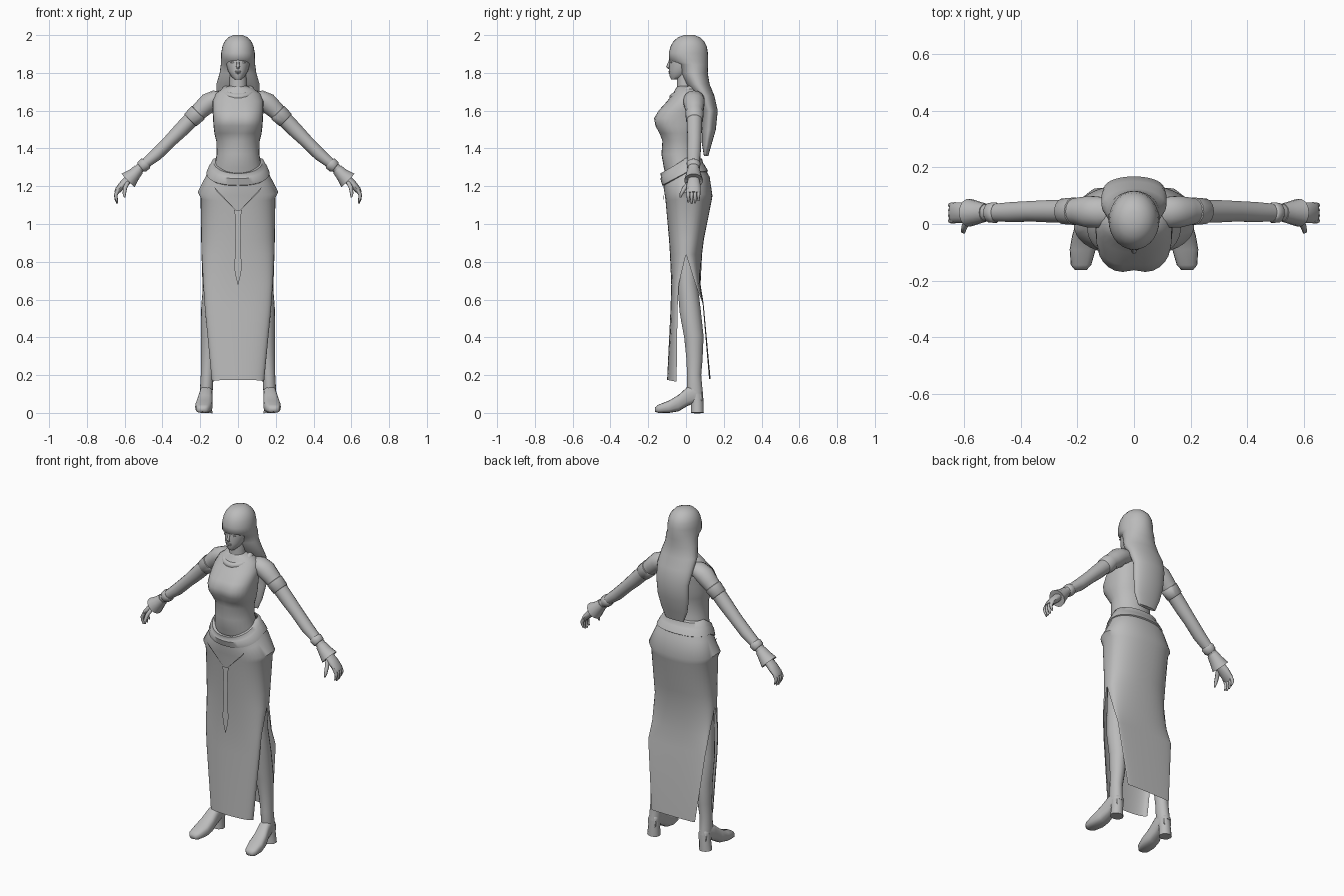
import bpy, bmesh, math
from mathutils import Vector, Matrix

grey = bpy.data.materials.new("plain_grey")
grey.diffuse_color = (0.5, 0.5, 0.5, 1)


def finish(name, bm, angle=50):
    bmesh.ops.remove_doubles(bm, verts=bm.verts, dist=0.0005)
    bmesh.ops.recalc_face_normals(bm, faces=bm.faces)
    me = bpy.data.meshes.new(name)
    bm.to_mesh(me)
    bm.free()
    me.shade_smooth()
    me.set_sharp_from_angle(angle=math.radians(angle))
    me.materials.append(grey)
    ob = bpy.data.objects.new(name, me)
    bpy.context.collection.objects.link(ob)
    return ob


def skin(bm, rings, closed=True, caps=True):
    rows = [[bm.verts.new(p) for p in r] for r in rings]
    n = len(rows[0])
    for a, b in zip(rows, rows[1:]):
        for i in range(n if closed else n - 1):
            j = (i + 1) % n
            bm.faces.new((a[i], a[j], b[j], b[i]))
    if caps:
        bm.faces.new(rows[0])
        bm.faces.new(rows[-1])


def power(v, p):
    return math.copysign(abs(v) ** p, v)


# Horizontal rings: z, half width, front y, back y, squareness, front centre dip
def body(name, rows, n=28, angle=50):
    rings = []
    for row in rows:
        z, w, yf, yb, p, dip = (row + (1, 0)[len(row) - 4:])
        ring = []
        for i in range(n):
            a = math.tau * i / n
            x, s = w * power(math.cos(a), p), power(math.sin(a), p)
            y = (yf + yb) / 2 + s * (yb - yf) / 2
            if s < 0:
                y += dip * math.exp(-(x / 0.035) ** 2)
            ring.append((x, y, z))
        rings.append(ring)
    bm = bmesh.new()
    skin(bm, rings)
    return finish(name, bm, angle)


# Tube through points: x, y, z, radius in the xz plane, radius toward y
def tube(name, pts, side=1, n=14):
    c = [Vector(p[:3]) for p in pts]
    rings = []
    for i, p in enumerate(pts):
        t = (c[min(i + 1, len(c) - 1)] - c[max(i - 1, 0)]).normalized()
        s = Vector((0, 1, 0))
        s = (s - t * s.dot(t)).normalized()
        v = t.cross(s)
        ring = []
        for k in range(n):
            a = math.tau * k / n
            q = c[i] + v * p[3] * math.cos(a) + s * p[4] * math.sin(a)
            ring.append((q.x * side, q.y, q.z))
        rings.append(ring)
    bm = bmesh.new()
    skin(bm, rings)
    return finish(name, bm)


# Curved cloth rows: edge z, middle z, half width, edge y, middle y
def cloth(name, panels, n=20):
    bm = bmesh.new()
    for rows in panels:
        rings = []
        for ze, zm, w, ye, ym in rows:
            ring = []
            for i in range(n + 1):
                a = math.pi * (i / n - 0.5)
                k = abs(math.cos(a)) ** 0.8
                ring.append((w * power(math.sin(a), 0.9), ye + (ym - ye) * k, ze + (zm - ze) * k))
            rings.append(ring)
        skin(bm, rings, closed=False, caps=False)
    return finish(name, bm)


def ellipsoid(name, loc, size):
    bm = bmesh.new()
    bmesh.ops.create_uvsphere(bm, u_segments=12, v_segments=8, radius=1,
                              matrix=Matrix.Translation(loc) @ Matrix.Diagonal((*size, 1)))
    return finish(name, bm)


# Torso and neck
body("torso", [(1.20, .15, -.09, .09), (1.30, .125, -.118, .08), (1.37, .113, -.13, .07),
               (1.44, .115, -.125, .065), (1.48, .125, -.145, .07, .9, .006),
               (1.52, .13, -.168, .075, .8, .012), (1.56, .132, -.175, .08, .8, .012),
               (1.60, .135, -.15, .085, .85, .008), (1.65, .135, -.10, .09, .9),
               (1.69, .118, -.07, .085), (1.715, .085, -.055, .07), (1.73, .05, -.045, .05)])
body("neck", [(1.66, .055, -.05, .05), (1.72, .045, -.048, .035), (1.82, .045, -.05, .04)], 16)

# Collar
bm = bmesh.new()
skin(bm, [[Matrix.Translation((0, -.005, 1.70)) @ Matrix.Rotation(.42, 4, 'X') @
           Vector(((.07 + .02 * math.cos(b)) * math.cos(a), (.07 + .02 * math.cos(b)) * math.sin(a),
                   .02 * math.sin(b))) for b in [math.tau * k / 8 for k in range(8)]]
          for a in [math.tau * i / 28 for i in range(29)]], caps=False)
finish("collar", bm)

# Head and face
body("head", [(1.765, .018, -.078, -.04), (1.78, .034, -.086, 0), (1.81, .053, -.09, .05),
              (1.845, .063, -.088, .08), (1.89, .068, -.086, .09), (1.95, .06, -.07, .08)], 24)
tube("nose", [(0, -.083, 1.872, .006, .005), (0, -.090, 1.85, .007, .007),
              (0, -.096, 1.833, .010, .009), (0, -.088, 1.823, .007, .005)], n=8)
ellipsoid("upper_lip", (0, -.088, 1.807), (.018, .006, .004))
ellipsoid("lower_lip", (0, -.087, 1.799), (.014, .006, .004))
for s in (1, -1):
    ellipsoid("eye", (s * .028, -.077, 1.856), (.013, .005, .005))

# Hair: cap with fringe, then long fall down the back
body("hair", [(2.0, .025, -.01, .045), (1.987, .053, -.045, .075), (1.965, .072, -.068, .097),
              (1.94, .083, -.082, .11), (1.905, .089, -.091, .116), (1.868, .090, -.090, .117),
              (1.845, .091, -.045, .117), (1.80, .097, -.03, .115), (1.74, .114, .0, .125),
              (1.68, .115, .05, .15), (1.60, .106, .085, .168), (1.50, .10, .085, .158),
              (1.42, .085, .085, .135), (1.36, .06, .095, .118)], angle=70)

# Skirt with side slits
top = [(1.32, 1.24, .14, 0), (1.25, 1.19, .172, .01), (1.17, 1.15, .213, .01),
       (1.14, 1.12, .198, .01), (.92, .92, .195, .005), (.84, .84, .193, 0)]
front = [r + (y,) for r, y in zip(top, (-.12, -.118, -.112, -.108, -.09, -.085))]
back = [r + (y,) for r, y in zip(top, (.09, .125, .14, .135, .095, .085))]
back[0] = (1.32, 1.32, .14, 0, .085)
back[1] = (1.25, 1.25, .172, .01, .125)
front += [(.68, .68, .184, -.038, -.078), (.55, .55, .175, -.045, -.082), (.165, .175, .138, -.05, -.10)]
back += [(.68, .68, .188, .05, .077), (.58, .58, .19, .088, .093), (.18, .18, .145, .122, .13)]
cloth("skirt", [front, back])

# Belt
cloth("belt", [[(1.35, 1.27, .115, 0, -.122), (1.345, 1.268, .132, 0, -.135), (1.32, 1.245, .145, 0, -.132),
                (1.315, 1.24, .15, 0, -.136), (1.275, 1.205, .167, .005, -.126), (1.27, 1.20, .158, .005, -.11)],
               [(1.35, 1.35, .115, 0, .07), (1.345, 1.345, .132, 0, .085), (1.32, 1.32, .145, 0, .092),
                (1.315, 1.315, .15, 0, .097), (1.275, 1.28, .167, .005, .117), (1.27, 1.275, .158, .005, .11)]])

# Hanging front ornament
bm = bmesh.new()
skin(bm, [[(-w, -.119, z), (w, -.119, z)] for z, w in
          ((1.075, .022), (1.03, .012), (.96, .017), (.88, .012), (.78, .02), (.74, .016), (.68, .002))],
     closed=False, caps=False)
for s in (1, -1):
    skin(bm, [[(s * .125, -.117, 1.195), (s * .115, -.117, 1.175)],
              [(s * .022, -.119, 1.085), (0, -.119, 1.06)]], closed=False, caps=False)
finish("front_ornament", bm)

for s in (1, -1):
    # Arm, bands and cuff
    tube("arm", [(.07, .04, 1.665, .035, .045), (.12, .042, 1.662, .046, .055), (.155, .043, 1.642, .053, .057),
                 (.19, .045, 1.61, .048, .05), (.23, .045, 1.573, .042, .042), (.30, .045, 1.50, .04, .04),
                 (.36, .045, 1.44, .035, .037), (.43, .042, 1.37, .034, .036), (.51, .04, 1.305, .025, .03),
                 (.57, .04, 1.25, .024, .028)], s)
    tube("upper_arm_band", [(.209, .045, 1.592, .044, .044), (.212, .045, 1.589, .049, .049),
                            (.25, .045, 1.552, .046, .046), (.253, .045, 1.549, .041, .041)], s)
    tube("wrist_band", [(.485, .04, 1.325, .03, .033), (.49, .04, 1.32, .035, .037),
                        (.51, .04, 1.302, .033, .035), (.515, .04, 1.298, .027, .03)], s)
    tube("cuff", [(.525, .04, 1.29, .029, .032), (.55, .04, 1.262, .035, .04),
                  (.583, .04, 1.23, .050, .05), (.578, .04, 1.235, .03, .03)], s)
    # Hand
    tube("palm", [(.565, .04, 1.25, .024, .028), (.605, .04, 1.212, .022, .036),
                  (.635, .04, 1.18, .017, .037), (.645, .04, 1.165, .011, .033)], s, 12)
    for k in range(4):
        y, d = .012 + .018 * k, (.008, 0, .003, .014)[k]
        tube("finger", [(.632, y, 1.185, .01, .01), (.647, y, 1.155, .01, .0095),
                        (.646, y, 1.13 + d, .008, .008), (.638, y, 1.108 + d, .004, .005)], s, 8)
    tube("thumb", [(.585, .018, 1.22, .012, .012), (.598, -.008, 1.19, .011, .012),
                   (.602, -.025, 1.16, .009, .009), (.60, -.03, 1.14, .004, .004)], s, 8)
    # Leg
    tube("leg", [(.095, .015, 1.12, .075, .08), (.108, .003, .85, .07, .062), (.13, .008, .68, .055, .054),
                 (.14, .022, .54, .056, .057), (.148, .042, .40, .048, .052), (.157, .045, .28, .039, .043),
                 (.163, .043, .20, .034, .038), (.167, .045, .13, .034, .042), (.168, .05, .09, .032, .042)], s, 18)
    # Boot foot: y, centre x, half width, bottom z, top z
    bm = bmesh.new()
    skin(bm, [[(s * (xc + w * power(math.cos(a), .7)), y, (lo + hi) / 2 + (hi - lo) / 2 * power(math.sin(a), .7))
               for a in [math.tau * i / 16 for i in range(16)]]
              for y, xc, w, lo, hi in ((-.163, .188, .02, .006, .03), (-.145, .187, .036, 0, .044),
                                       (-.09, .181, .046, 0, .065), (-.04, .176, .042, .008, .095),
                                       (.005, .17, .035, .035, .135), (.05, .168, .033, .055, .15),
                                       (.085, .168, .026, .05, .12))], caps=True)
    finish("boot_foot", bm, 70)
    tube("boot_heel", [(.168, .056, .10, .033, .034), (.17, .06, .05, .033, .033), (.173, .06, 0, .037, .034)], s, 12)
